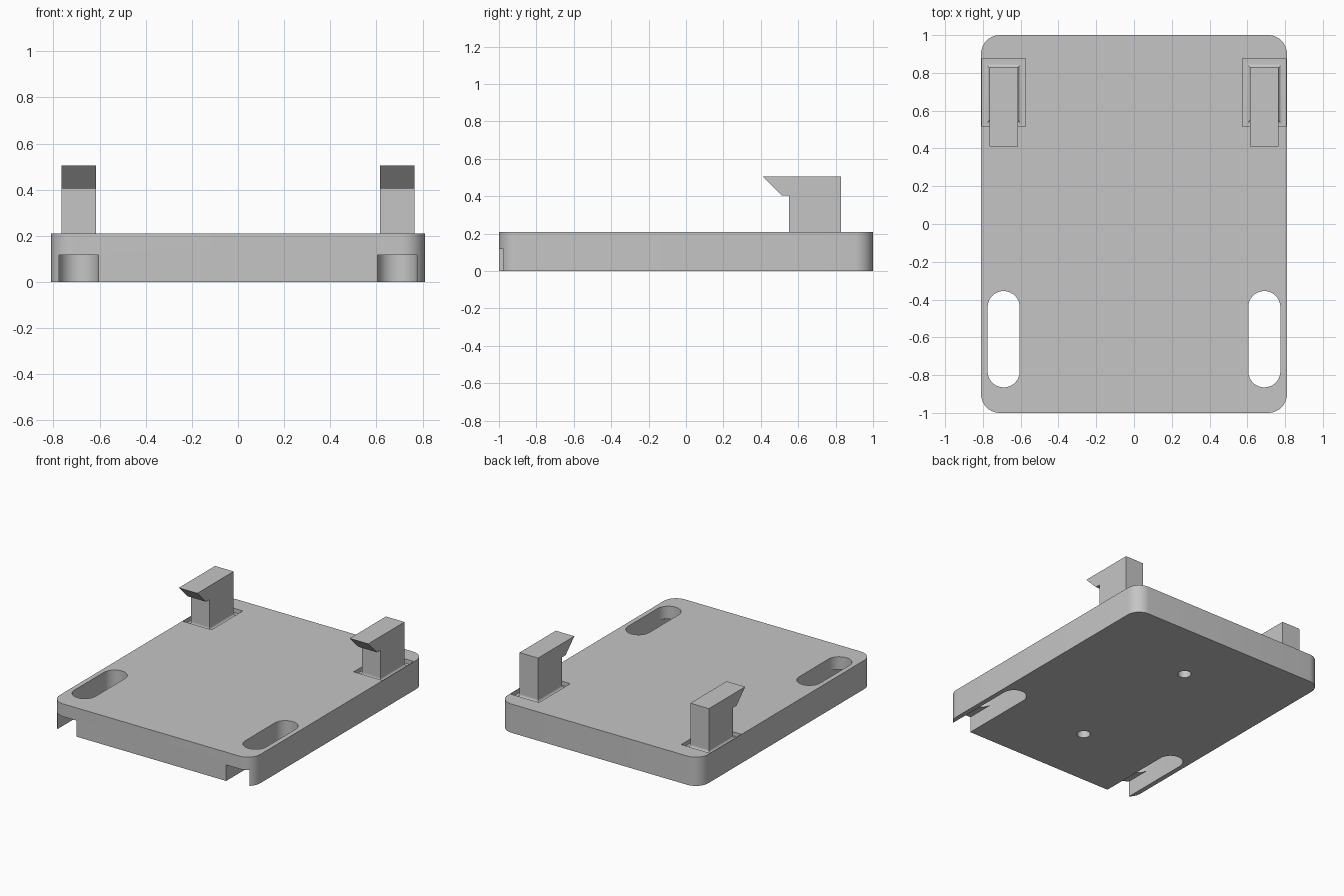
import bpy, bmesh, math

cube = bpy.data.objects.get("Cube")
if cube:
    bpy.data.objects.remove(cube, do_unlink=True)

grey = bpy.data.materials.new("light grey")
grey.use_nodes = True
COLOUR = (0.56, 0.56, 0.56, 1)
grey.diffuse_color = COLOUR
grey.node_tree.nodes["Principled BSDF"].inputs["Base Color"].default_value = COLOUR


def make_object(name, bm):
    bmesh.ops.recalc_face_normals(bm, faces=bm.faces)
    mesh = bpy.data.meshes.new(name)
    bm.to_mesh(mesh)
    bm.free()
    mesh.materials.append(grey)
    obj = bpy.data.objects.new(name, mesh)
    bpy.context.collection.objects.link(obj)
    return obj


def prism(name, points, offset):
    """Extrude a closed outline of 3D points along an offset."""
    bm = bmesh.new()
    face = bm.faces.new([bm.verts.new(p) for p in points])
    top = bmesh.ops.extrude_face_region(bm, geom=[face])["geom"]
    bmesh.ops.translate(bm, vec=offset,
                        verts=[v for v in top if isinstance(v, bmesh.types.BMVert)])
    return make_object(name, bm)


def rounded_block(name, x0, x1, y0, y1, z0, z1, radius, steps=10):
    """Upright block with rounded vertical corners."""
    points = []
    corners = [(x1, y1, -1, -1), (x0, y1, 1, -1), (x0, y0, 1, 1), (x1, y0, -1, 1)]
    for i, (x, y, sx, sy) in enumerate(corners):
        for k in range(steps + 1 if radius else 1):
            a = math.pi / 2 * (i + k / steps)
            p = (x + radius * (sx + math.cos(a)), y + radius * (sy + math.sin(a)), z0)
            if not points or math.dist(p, points[-1]) > 1e-5:
                points.append(p)
    if math.dist(points[0], points[-1]) < 1e-5:
        points.pop()
    return prism(name, points, (0, 0, z1 - z0))


def activate(obj):
    bpy.ops.object.select_all(action='DESELECT')
    obj.select_set(True)
    bpy.context.view_layer.objects.active = obj


def cut(obj, cutter):
    cutter.hide_render = True
    mod = obj.modifiers.new("cut", 'BOOLEAN')
    mod.operation = 'DIFFERENCE'
    mod.solver = 'EXACT'
    mod.object = cutter
    activate(obj)
    bpy.ops.object.modifier_apply(modifier=mod.name)
    bpy.data.objects.remove(cutter, do_unlink=True)


# Base plate
PLATE_TOP, POCKET_FLOOR = 0.21, 0.18
plate = rounded_block("base_plate", -0.81, 0.81, -1, 1, 0, PLATE_TOP, 0.1)

ARM_X, SLOT_HALF = 0.69, 0.085
for side in (-1, 1):
    cx = side * ARM_X
    # Slot through the plate, and the channel under it that opens at the front
    cut(plate, rounded_block("slot_cutter", cx - SLOT_HALF, cx + SLOT_HALF,
                             -0.865, -0.355, -0.1, 0.4, SLOT_HALF))
    cut(plate, rounded_block("channel_cutter", cx - SLOT_HALF, cx + SLOT_HALF,
                             -1.3, -0.355, -0.1, 0.117, SLOT_HALF))
    # Shallow pocket around the clip
    cut(plate, rounded_block("pocket_cutter", cx - 0.116, cx + 0.116,
                             0.515, 0.875, POCKET_FLOOR, 0.4, 0))
    # Blind screw hole underneath
    cy = side * 0.53
    cut(plate, rounded_block("hole_cutter", -0.045, 0.045, cy - 0.045, cy + 0.045,
                             -0.1, 0.12, 0.045))

activate(plate)
bpy.ops.object.shade_smooth_by_angle(angle=math.radians(30))

# Clips: hooked arm on a flared foot
HALF_X, Y0, Y1, FLARE = 0.075, 0.55, 0.828, 0.022
hook = [(Y0, PLATE_TOP), (Y1, PLATE_TOP), (Y1, 0.505), (0.41, 0.505),
        (0.51, 0.405), (Y0, 0.405)]
for side, label in ((-1, "right"), (1, "left")):
    cx = side * ARM_X
    prism(label + "_clip_arm", [(cx - HALF_X, y, z) for y, z in hook],
          (2 * HALF_X, 0, 0))

    bm = bmesh.new()
    rings = []
    levels = [(0, PLATE_TOP)]
    for k in range(7):
        a = math.pi / 2 * k / 6
        levels.append((FLARE * (1 - math.cos(a)),
                       POCKET_FLOOR + FLARE * (1 - math.sin(a))))
    for grow, z in levels:
        x, y0, y1 = HALF_X + grow, Y0 - grow, Y1 + grow
        rings.append([bm.verts.new(p) for p in ((cx - x, y0, z), (cx + x, y0, z),
                                                (cx + x, y1, z), (cx - x, y1, z))])
    for low, high in zip(rings, rings[1:]):
        for i in range(4):
            j = (i + 1) % 4
            bm.faces.new((low[i], low[j], high[j], high[i]))
    foot = make_object(label + "_clip_foot", bm)
    activate(foot)
    bpy.ops.object.shade_smooth_by_angle(angle=math.radians(30))
